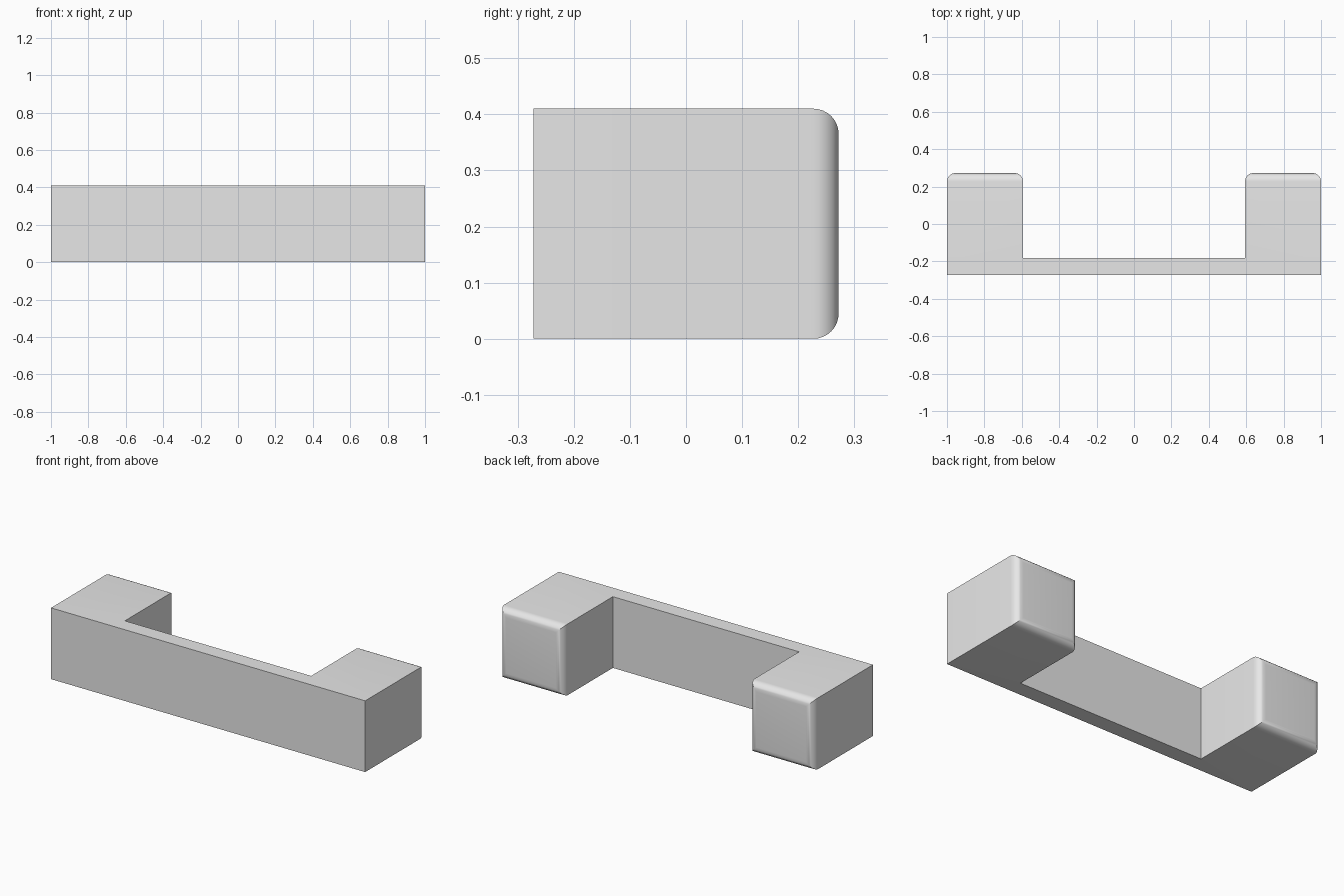
import bpy, bmesh

old = bpy.data.objects.get("Cube")
if old:
    bpy.data.objects.remove(old, do_unlink=True)

HEIGHT = 0.41      # full height
HALF = 1.0         # half width
INNER = 0.593      # inner side of each arm
FRONT, WALL, BACK = -0.272, -0.182, 0.272
RADIUS = 0.045     # rounding of the arm ends

grey = bpy.data.materials.new("plain_grey")
grey.use_nodes = True
colour = (0.8, 0.8, 0.8, 1)
grey.diffuse_color = colour
grey.node_tree.nodes["Principled BSDF"].inputs["Base Color"].default_value = colour

# U-shaped outline, mirrored from its right half
half = [(HALF, FRONT), (HALF, BACK), (INNER, BACK), (INNER, WALL)]
outline = half + [(-x, y) for x, y in reversed(half)]

# Raise the outline to full height
bm = bmesh.new()
base = bm.faces.new([bm.verts.new((x, y, 0)) for x, y in outline])
top = bmesh.ops.extrude_face_region(bm, geom=[base])["geom"]
bmesh.ops.translate(bm, vec=(0, 0, HEIGHT),
                    verts=[v for v in top if isinstance(v, bmesh.types.BMVert)])
bmesh.ops.recalc_face_normals(bm, faces=bm.faces)

# Round the four edges around the back end of each arm
ends = [e for e in bm.edges if all(v.co.y > BACK - 0.001 for v in e.verts)]
bmesh.ops.bevel(bm, geom=ends, offset=RADIUS, offset_type='OFFSET',
                segments=8, profile=0.5, affect='EDGES', clamp_overlap=True)
bmesh.ops.recalc_face_normals(bm, faces=bm.faces)

mesh = bpy.data.meshes.new("bracket_handle")
bm.to_mesh(mesh)
bm.free()
mesh.materials.append(grey)
handle = bpy.data.objects.new("bracket_handle", mesh)
bpy.context.collection.objects.link(handle)

# Smooth the rounded rims, keep the main edges sharp
bpy.ops.object.select_all(action='DESELECT')
handle.select_set(True)
bpy.context.view_layer.objects.active = handle
bpy.ops.object.shade_smooth_by_angle(angle=0.6)
